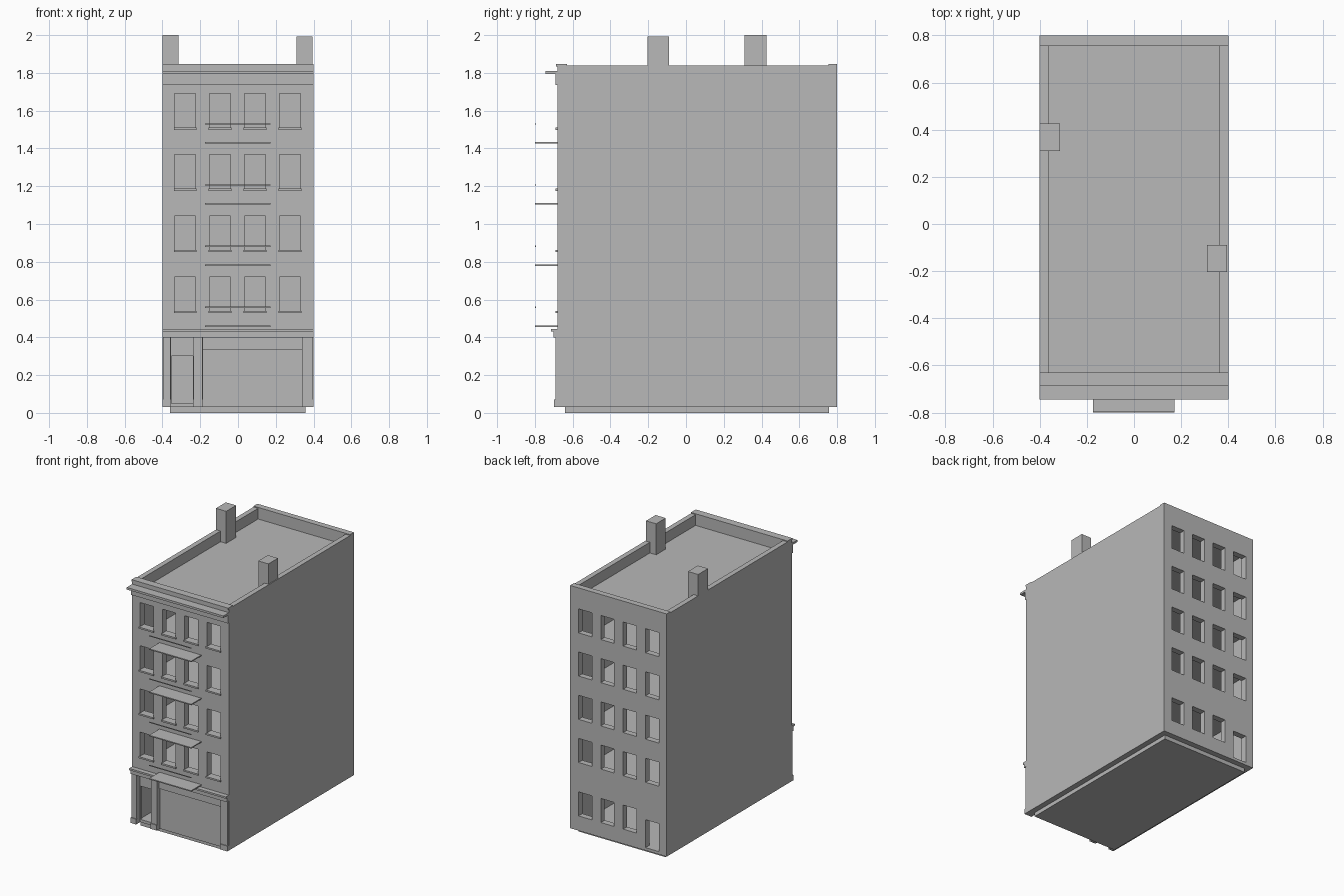
import bpy, bmesh

if "Cube" in bpy.data.objects:
    bpy.data.objects.remove(bpy.data.objects["Cube"])

stone = bpy.data.materials.new("plain grey")
stone.diffuse_color = (0.48, 0.48, 0.48, 1)
stone.use_nodes = True
stone.node_tree.nodes["Principled BSDF"].inputs["Base Color"].default_value = stone.diffuse_color


def boxes(name, specs):
    """One object made of boxes given as (x0, x1, y0, y1, z0, z1)."""
    bm = bmesh.new()
    for x0, x1, y0, y1, z0, z1 in specs:
        vs = bmesh.ops.create_cube(bm, size=1)["verts"]
        for v in vs:
            v.co = ((x0 + x1) / 2 + v.co.x * (x1 - x0),
                    (y0 + y1) / 2 + v.co.y * (y1 - y0),
                    (z0 + z1) / 2 + v.co.z * (z1 - z0))
    me = bpy.data.meshes.new(name)
    bm.to_mesh(me)
    bm.free()
    me.materials.append(stone)
    ob = bpy.data.objects.new(name, me)
    bpy.context.collection.objects.link(ob)
    return ob


def cut(target, specs):
    """Subtract a set of separate boxes from the target."""
    cutter = boxes("cutter", specs)
    cutter.hide_render = True
    mod = target.modifiers.new("cut", 'BOOLEAN')
    mod.operation = 'DIFFERENCE'
    mod.solver = 'EXACT'
    mod.object = cutter
    bpy.context.view_layer.objects.active = target
    bpy.ops.object.modifier_apply(modifier=mod.name)
    bpy.data.objects.remove(cutter)


FRONT, BACK = -0.68, 0.80
columns = [-0.28, -0.095, 0.09, 0.275]      # window centres
storeys = [0.54, 0.863, 1.187, 1.51]        # window bottoms
HALF, TALL = 0.055, 0.18

# main block, hollowed into front and back rooms on each storey
body = boxes("building_body", [(-0.4, 0.4, FRONT, BACK, 0.03, 1.84)])
floors = [0.05, 0.455, 0.78, 1.103, 1.426, 1.75]
rooms = [(-0.36, 0.36, y0, y1, a, b - 0.02)
         for a, b in zip(floors, floors[1:])
         for y0, y1 in ((-0.63, 0.05), (0.07, 0.755))]
cut(body, rooms + [(-0.362, 0.362, -0.63, 0.755, 1.76, 1.9)])

# shop front bays: doorway and display window, set back in the wall
cut(body, [(-0.355, -0.235, -0.75, -0.65, 0.02, 0.40),
           (-0.185, 0.34, -0.75, -0.66, 0.02, 0.40)])

# window and door openings in front and back walls
holes = []
for x in columns:
    for z in storeys:
        holes.append((x - HALF, x + HALF, -0.72, -0.60, z, z + TALL))
        holes.append((x - HALF, x + HALF, 0.72, 0.85, z, z + TALL))
    if x > -0.2:
        holes.append((x - HALF, x + HALF, 0.72, 0.85, 0.14, 0.32))
holes.append((-0.335, -0.225, 0.72, 0.85, 0.051, 0.26))
holes.append((-0.353, -0.237, -0.67, -0.60, 0.051, 0.30))
cut(body, holes)

# foundation
boxes("foundation", [(-0.36, 0.358, -0.64, 0.758, 0, 0.032)])

# shop sign board and pilasters with base blocks
boxes("sign_board", [(-0.185, 0.34, -0.672, -0.655, 0.335, 0.40)])
pillars = [(-0.398, -0.357), (-0.235, -0.188), (0.34, 0.398)]
boxes("shop_pilasters", [(a, b, -0.692, -0.655, 0.03, 0.40) for a, b in pillars])
boxes("pilaster_bases", [(a - 0.002, b + 0.002, -0.698, -0.655, 0.03, 0.07)
                         for a, b in pillars])

# cornices
boxes("shop_cornice", [(-0.4, 0.4, -0.702, -0.67, 0.40, 0.432),
                       (-0.4, 0.4, -0.716, -0.67, 0.432, 0.445)])
boxes("roof_cornice", [(-0.4, 0.4, -0.692, -0.67, 1.735, 1.795),
                       (-0.4, 0.4, -0.745, -0.67, 1.795, 1.811)])
boxes("parapet_coping", [(-0.4, 0.4, -0.687, -0.63, 1.835, 1.847),
                         (-0.4, 0.4, 0.755, 0.80, 1.835, 1.847)])

# window sills
boxes("window_sills", [(x - 0.06, x + 0.06, -0.69, -0.665, z - 0.012, z)
                       for x in columns for z in storeys])

# balcony slabs and hand rails
boxes("balcony_slabs", [(-0.175, 0.172, -0.80, -0.67, z - 0.085, z - 0.077)
                        for z in storeys])
boxes("balcony_rails", [(-0.175, 0.172, -0.80, -0.795, z + 0.016, z + 0.022)
                        for z in storeys])

# chimneys
boxes("left_chimney", [(-0.4, -0.315, 0.31, 0.427, 1.75, 2.0)])
boxes("right_chimney", [(0.31, 0.394, -0.203, -0.09, 1.75, 1.992)])
